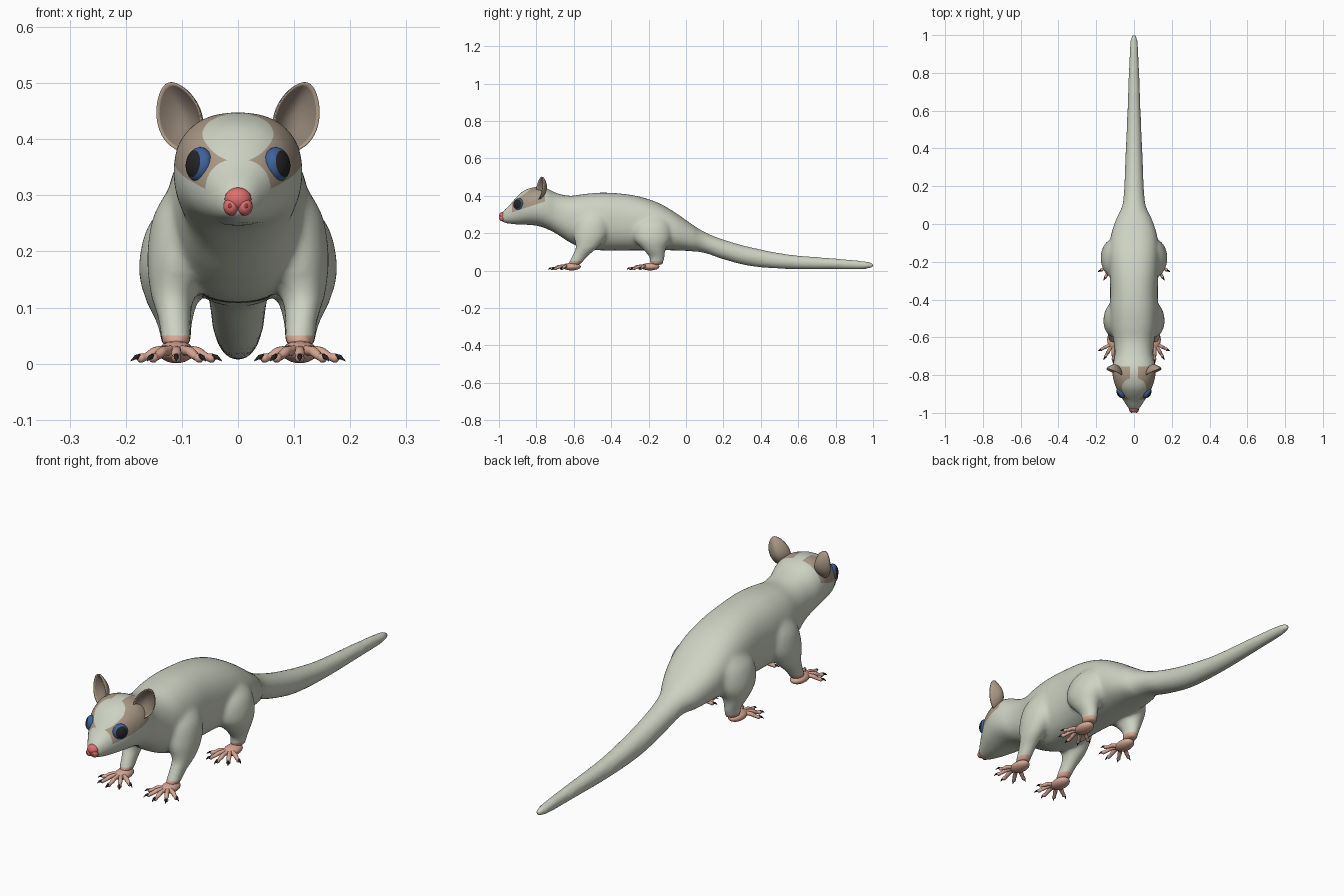
import bpy, bmesh, math
from mathutils import Vector, Matrix

if "Cube" in bpy.data.objects:
    bpy.data.objects.remove(bpy.data.objects["Cube"])


def mat(name, r, g, b):
    m = bpy.data.materials.new(name)
    m.diffuse_color = (r, g, b, 1)
    m.use_nodes = True
    m.node_tree.nodes["Principled BSDF"].inputs["Base Color"].default_value = m.diffuse_color
    return m


FUR = mat("pale grey fur", .61, .645, .54)
TAN = mat("tan fur", .40, .32, .24)
EAR = mat("inner ear brown", .26, .205, .16)
SKIN = mat("pink skin", .68, .38, .29)
NOSE = mat("nose pink", .74, .16, .16)
NOSTRIL = mat("nostril red", .30, .05, .05)
BLACK = mat("black", .018, .018, .02)
BLUE = mat("eye blue", .05, .12, .32)


def make(name, bm, mats, mirror=False):
    bmesh.ops.recalc_face_normals(bm, faces=bm.faces)
    me = bpy.data.meshes.new(name)
    bm.to_mesh(me)
    bm.free()
    for m in mats:
        me.materials.append(m)
    for p in me.polygons:
        p.use_smooth = True
    ob = bpy.data.objects.new(name, me)
    bpy.context.collection.objects.link(ob)
    if mirror:
        ob.modifiers.new("mirror", 'MIRROR').use_mirror_merge = False
    return ob


def spline(rows, steps):
    """Catmull-Rom resampling of rows of numbers."""
    rows = [Vector(r) for r in rows]
    out = []
    for i in range(len(rows) - 1):
        a, b, c, d = rows[max(i - 1, 0)], rows[i], rows[i + 1], rows[min(i + 2, len(rows) - 1)]
        for k in range(steps):
            t = k / steps
            out.append(.5 * (2 * b + (c - a) * t + (2 * a - 5 * b + 4 * c - d) * t ** 2
                             + (3 * b - a - 3 * c + d) * t ** 3))
    return out + [rows[-1]]


def loft(bm, rings, mi=0):
    vs = [[bm.verts.new(p) for p in r] for r in rings]
    n = len(vs[0])
    faces = [bm.faces.new((a[i], a[(i + 1) % n], b[(i + 1) % n], b[i]))
             for a, b in zip(vs, vs[1:]) for i in range(n)]
    faces += [bm.faces.new(vs[0][::-1]), bm.faces.new(vs[-1])]
    for f in faces:
        f.material_index = mi


def ball(bm, loc, rad, rot=None, mi=0, seg=24):
    m = Matrix.Translation(loc) @ (rot or Matrix()) @ Matrix.Diagonal((*rad, 1))
    r = bmesh.ops.create_uvsphere(bm, u_segments=seg, v_segments=seg // 2, radius=1, matrix=m)
    for f in {f for v in r["verts"] for f in v.link_faces}:
        f.material_index = mi


def sellipse(a, p):
    c, s = math.cos(a), math.sin(a)
    return math.copysign(abs(c) ** (2 / p), c), math.copysign(abs(s) ** (2 / p), s)


ANG = [i * math.tau / 40 for i in range(40)]

# Body, head and tail: y, top, bottom, half width
profile = [
    (-.992, .300, .265, .016), (-.97, .326, .255, .034), (-.94, .354, .250, .053),
    (-.90, .400, .246, .077), (-.86, .431, .245, .098), (-.80, .448, .240, .114),
    (-.75, .442, .225, .113), (-.69, .414, .195, .102), (-.62, .400, .150, .108),
    (-.54, .410, .115, .124), (-.45, .417, .108, .128), (-.35, .412, .108, .126),
    (-.25, .396, .108, .130), (-.15, .363, .108, .131), (-.06, .312, .108, .122),
    (.02, .256, .104, .097), (.10, .206, .094, .062), (.20, .166, .060, .052),
    (.35, .124, .023, .046), (.55, .086, .008, .037), (.80, .065, .007, .028),
    (.96, .050, .008, .020), (1.003, .038, .018, .010)]
bm = bmesh.new()
rings = []
for y, top, bot, hw in spline(profile, 6):
    e = 2.3 if y < .05 else 2
    rings.append([(hw * sellipse(a, e)[0], y, (top + bot) / 2 + (top - bot) / 2 * sellipse(a, e)[1])
                  for a in ANG])
loft(bm, rings)

# Legs: x, y, z, x radius, y radius
front_leg = [(.080, -.49, .31, .045, .07), (.092, -.50, .26, .060, .09), (.104, -.51, .19, .058, .09),
             (.116, -.53, .125, .040, .06), (.113, -.565, .08, .030, .043), (.109, -.60, .03, .027, .034)]
hind_leg = [(.075, -.17, .29, .05, .07), (.095, -.18, .24, .068, .10), (.107, -.18, .17, .070, .10),
            (.117, -.17, .115, .048, .062), (.113, -.155, .07, .031, .040), (.109, -.16, .03, .027, .036)]
for leg in (front_leg, hind_leg):
    for s in (1, -1):
        loft(bm, [[(s * (x + rx * math.cos(a)), y + ry * math.sin(a), z) for a in ANG]
                  for x, y, z, rx, ry in spline(leg, 5)])
body = make("body", bm, [])

# Blend body and legs into one skin
rm = body.modifiers.new("blend", 'REMESH')
rm.mode, rm.voxel_size, rm.use_smooth_shade = 'VOXEL', .009, True
sm = body.modifiers.new("soften", 'SMOOTH')
sm.factor, sm.iterations = .5, 9
dg = bpy.context.evaluated_depsgraph_get()
skin = bpy.data.meshes.new_from_object(body.evaluated_get(dg))
body.modifiers.clear()
body.data = skin
for m in (FUR, TAN, SKIN):
    skin.materials.append(m)

# Colour borders: eye mask lines (y, z) and sock line
bm = bmesh.new()
bm.from_mesh(skin)


def low(y):
    return .312 + (y + .928) * .33


def high(y):
    return .364 + (y + .928) * .72


for co, no in (((0, -.928, .312), (0, -.33, 1)), ((0, -.928, .364), (0, -.72, 1)),
               ((0, -.93, 0), (0, 1, 0)), ((0, -.755, 0), (0, 1, 0)), ((0, 0, .05), (0, 0, 1))):
    bmesh.ops.bisect_plane(bm, geom=bm.verts[:] + bm.edges[:] + bm.faces[:], dist=1e-5,
                           plane_co=co, plane_no=no)
for f in bm.faces:
    f.smooth = True
    c = f.calc_center_median()
    f.material_index = 0
    if -.93 < c.y < -.755 and low(c.y) < c.z < high(c.y) and abs(c.x) > .02:
        f.material_index = 1
    elif c.z < .05 and c.y < -.05:
        f.material_index = 2
bm.to_mesh(skin)
bm.free()

# Feet: palm, five spread toes and claws
for name, fy in (("front_feet", -.63), ("hind_feet", -.21)):
    bm = bmesh.new()
    ball(bm, (.11, fy + .018, .021), (.032, .05, .020))
    for deg, ln in ((-62, .078), (-30, .090), (0, .094), (30, .090), (62, .078)):
        d = Vector((math.sin(math.radians(deg)), -math.cos(math.radians(deg)), 0))
        side = Vector((-d.y, d.x, 0))
        base = Vector((.11, fy, 0))

        def tube(rows, mi):
            loft(bm, [[base + d * t + side * r * math.cos(a) + Vector((0, 0, z + r * math.sin(a)))
                       for a in ANG[::4]] for t, z, r in rows], mi)
        tube(spline([(.005, .024, .010), (ln * .45, .023, .0085), (ln * .62, .019, .0092),
                     (ln * .8, .012, .007), (ln * .92, .010, .0085), (ln, .010, .004)], 3), 0)
        tube([(ln * .93, .013, .005), (ln + .005, .0115, .004), (ln + .014, .005, .0008)], 1)
    make(name, bm, [SKIN, BLACK], True)

# Ears: cupped leaf shapes facing forward
bm = bmesh.new()
axis = Vector((.037, .026, .12)).normalized()
w = Vector((.93, .36, 0))
w = (w - axis * w.dot(axis)).normalized()
n = w.cross(axis)
n = n if n.y < 0 else -n
centre = Vector((.104, -.777, .440))
R = 10


def ear_point(r, a, off):
    u, v = math.cos(a), math.sin(a)
    width = .041 * (1 - .12 * v - .10 * v * v)
    return centre + w * width * r * u + axis * .064 * r * v + n * (.032 * (r * r - .75) + off)


profile_r = [(k / R, -.010) for k in range(1, R + 1)] + [(1.01, -.004)] \
    + [(k / R, 0) for k in range(R, 0, -1)]
loft(bm, [[ear_point(r, a, o) for a in ANG] for r, o in profile_r])
bm.faces.ensure_lookup_table()
for i, f in enumerate(bm.faces):
    if i >= (R + 2) * len(ANG) and i != len(bm.faces) - 2:
        f.material_index = 1
make("ears", bm, [TAN, EAR], True)

# Eyes: flattened blue balls with a black front cap
bm = bmesh.new()
look = Vector((.85, -.52, .12)).normalized()
eye = Vector((.069, -.894, .355))
ball(bm, (0, 0, 0), (1, 1, 1), seg=64)
for f in bm.faces:
    f.material_index = 1 if f.calc_center_median().z > math.cos(math.radians(52)) else 0
bm.transform(Matrix.Translation(eye) @ look.to_track_quat('Z', 'Y').to_matrix().to_4x4()
             @ Matrix.Diagonal((.031, .031, .021, 1)))
make("eyes", bm, [BLUE, BLACK], True)

# Nose with two lobes and nostrils
bm = bmesh.new()
ball(bm, (0, -.979, .293), (.024, .020, .021))
for s in (1, -1):
    ball(bm, (s * .012, -.983, .280), (.014, .016, .016))
    ball(bm, (s * .014, -.995, .281), (.005, .005, .006), mi=1, seg=12)
make("nose", bm, [NOSE, NOSTRIL])
